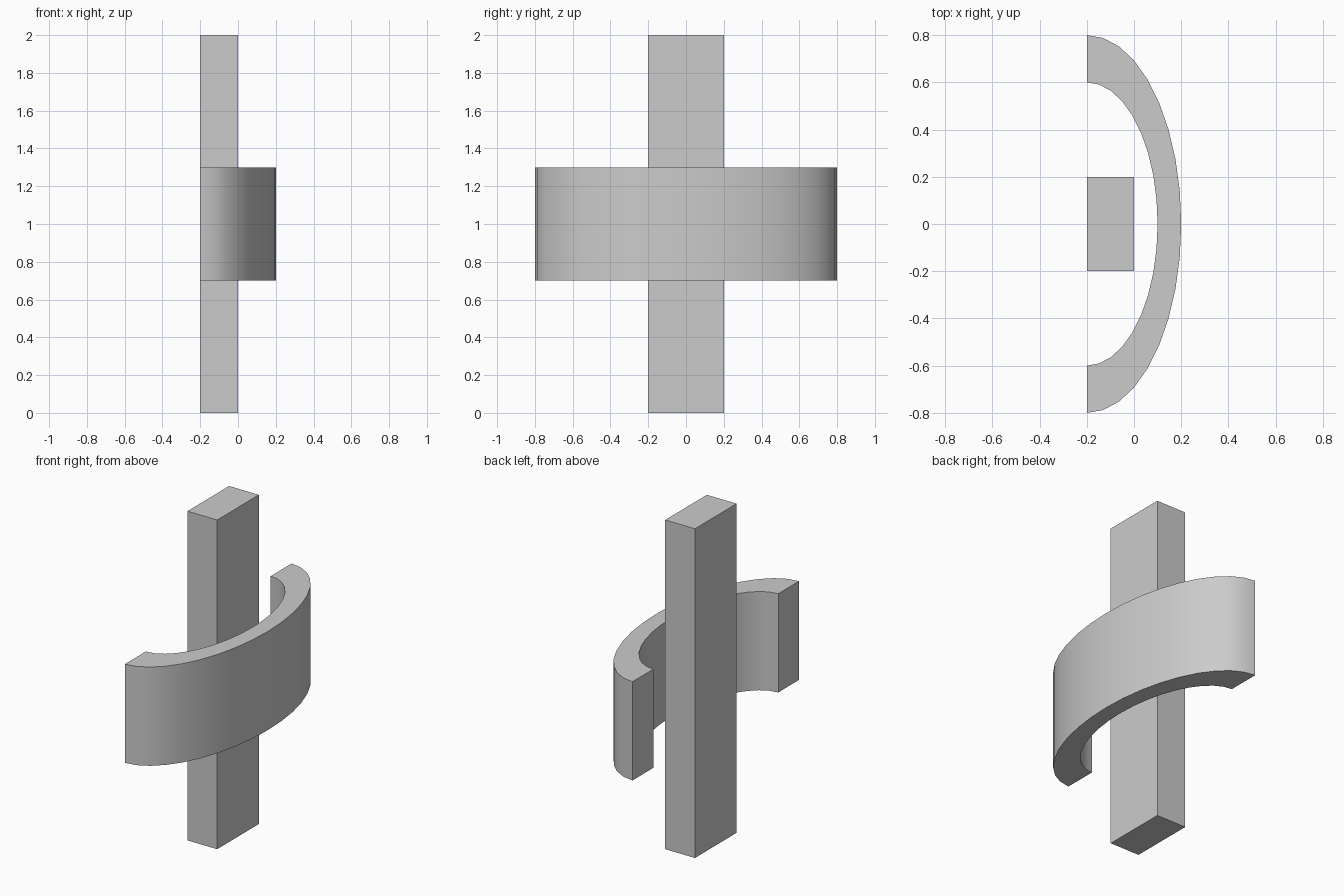
import bpy
import bmesh
from math import sin, cos, pi, radians

cube = bpy.data.objects.get("Cube")
if cube:
    bpy.data.objects.remove(cube, do_unlink=True)

# Shared plain grey
grey = bpy.data.materials.new("plain_grey")
grey.use_nodes = True
colour = (0.6, 0.6, 0.6, 1)
grey.diffuse_color = colour
grey.node_tree.nodes["Principled BSDF"].inputs["Base Color"].default_value = colour


def extrude_outline(name, outline, bottom, top):
    """Extrude a flat outline straight up into a closed solid."""
    bm = bmesh.new()
    base = bm.faces.new([bm.verts.new((x, y, bottom)) for x, y in outline])
    result = bmesh.ops.extrude_face_region(bm, geom=[base], use_keep_orig=True)
    raised = [v for v in result["geom"] if isinstance(v, bmesh.types.BMVert)]
    bmesh.ops.translate(bm, verts=raised, vec=(0, 0, top - bottom))
    bmesh.ops.recalc_face_normals(bm, faces=bm.faces)
    mesh = bpy.data.meshes.new(name)
    bm.to_mesh(mesh)
    bm.free()
    mesh.materials.append(grey)
    obj = bpy.data.objects.new(name, mesh)
    bpy.context.collection.objects.link(obj)
    return obj


def half_ellipse(centre_x, radius_x, radius_y, steps=18):
    angles = [pi * i / steps - pi / 2 for i in range(steps + 1)]
    return [(centre_x + radius_x * cos(a), radius_y * sin(a)) for a in angles]


# Upright post
back = -0.2
extrude_outline("post", [(back, -0.2), (0, -0.2), (0, 0.2), (back, 0.2)], 0, 2)

# Curved band arching around the post
outer = half_ellipse(back, 0.4, 0.8)
inner = half_ellipse(back, 0.3, 0.6)
band = extrude_outline("curved_band", outer + inner[::-1], 0.7, 1.3)

# Smooth the curved walls, keep the rims and ends sharp
bpy.ops.object.select_all(action="DESELECT")
band.select_set(True)
bpy.context.view_layer.objects.active = band
bpy.ops.object.shade_smooth_by_angle(angle=radians(35))
